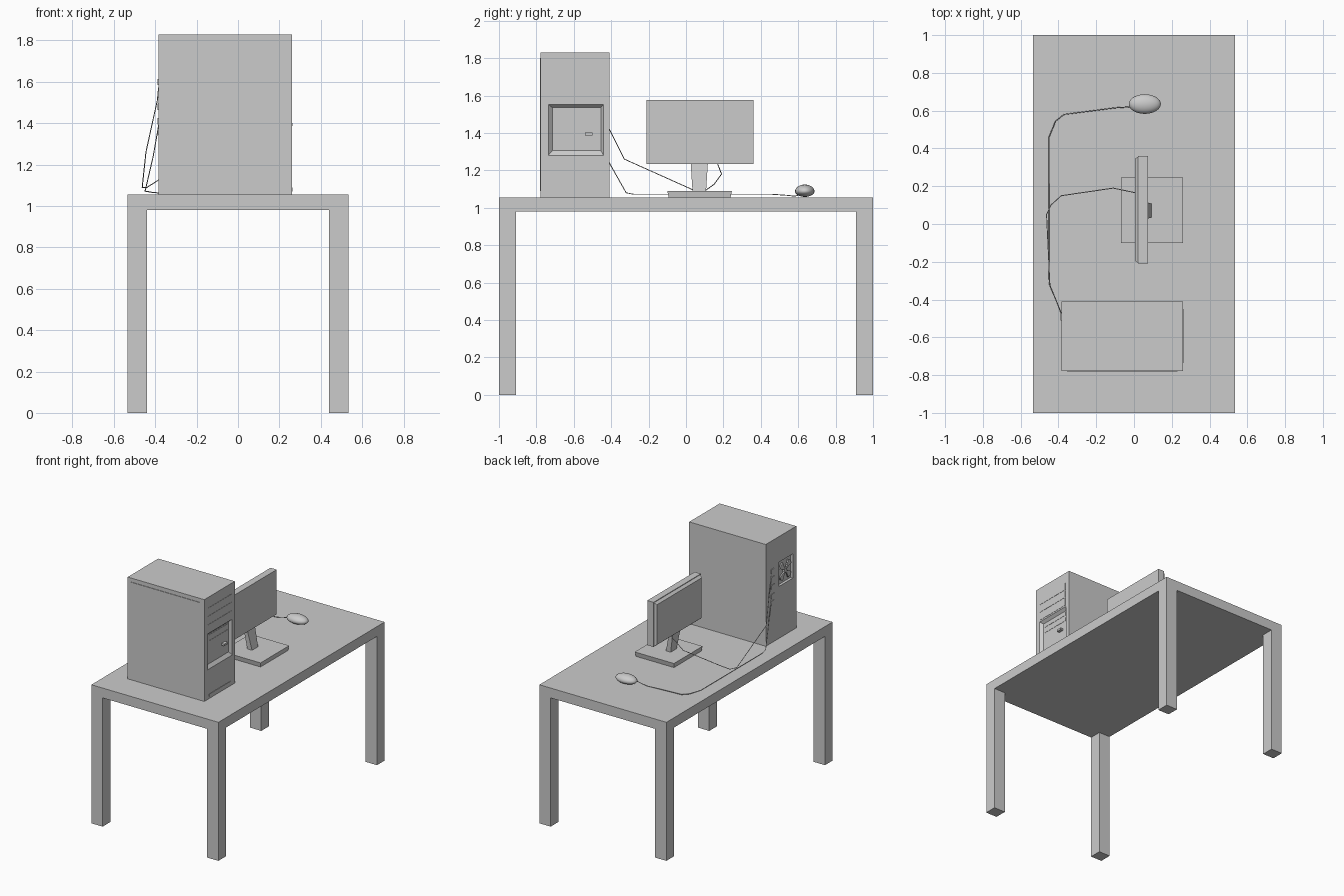
import bpy, bmesh, math
from mathutils import Vector

if "Cube" in bpy.data.objects:
    bpy.data.objects.remove(bpy.data.objects["Cube"])

grey = bpy.data.materials.new("neutral grey")
grey.diffuse_color = (0.6, 0.6, 0.6, 1)
grey.use_nodes = True
grey.node_tree.nodes["Principled BSDF"].inputs["Base Color"].default_value = grey.diffuse_color


def finish(name, bm):
    bmesh.ops.recalc_face_normals(bm, faces=bm.faces)
    me = bpy.data.meshes.new(name)
    bm.to_mesh(me)
    bm.free()
    me.materials.append(grey)
    ob = bpy.data.objects.new(name, me)
    bpy.context.collection.objects.link(ob)
    return ob


def loft(name, a, b):
    """Solid between two matching outlines."""
    bm = bmesh.new()
    va = [bm.verts.new(p) for p in a]
    vb = [bm.verts.new(p) for p in b]
    bm.faces.new(va)
    bm.faces.new(vb)
    n = len(va)
    for i in range(n):
        j = (i + 1) % n
        bm.faces.new((va[i], va[j], vb[j], vb[i]))
    return finish(name, bm)


def rect_z(x0, x1, y0, y1, z):
    return [(x0, y0, z), (x1, y0, z), (x1, y1, z), (x0, y1, z)]


def rect_x(x, y0, y1, z0, z1):
    return [(x, y0, z0), (x, y1, z0), (x, y1, z1), (x, y0, z1)]


def box(name, x0, x1, y0, y1, z0, z1):
    return loft(name, rect_z(x0, x1, y0, y1, z0), rect_z(x0, x1, y0, y1, z1))


def cut(target, cutter):
    m = target.modifiers.new("cut", 'BOOLEAN')
    m.operation = 'DIFFERENCE'
    m.solver = 'EXACT'
    m.object = cutter
    cutter.hide_render = True
    cutter.hide_viewport = True


def cable(name, pts):
    cu = bpy.data.curves.new(name, 'CURVE')
    cu.dimensions = '3D'
    cu.bevel_depth = 0.0025
    cu.bevel_resolution = 1
    cu.use_fill_caps = True
    sp = cu.splines.new('POLY')
    sp.points.add(len(pts) - 1)
    for p, co in zip(sp.points, pts):
        p.co = (*co, 1)
    cu.materials.append(grey)
    ob = bpy.data.objects.new(name, cu)
    bpy.context.collection.objects.link(ob)


# Desk
TOP = 1.055
box("desk_top", -0.535, 0.535, -1, 1, 0.98, TOP)
for sx in (-1, 1):
    for sy in (-1, 1):
        x = sorted((sx * 0.44, sx * 0.535))
        y = sorted((sy * 0.908, sy * 1.0))
        box("desk_leg", *x, *y, 0, 0.98)

# Computer tower with a sloped front recess and a square fan opening
BACK, FRONT = -0.385, 0.26
tower = box("tower_case", BACK, FRONT, -0.777, -0.41, TOP, 1.83)
cut(tower, loft("recess_cutter",
                rect_x(FRONT - 0.02, -0.715, -0.455, 1.305, 1.535),
                rect_x(FRONT + 0.002, -0.738, -0.44, 1.278, 1.555)))
cut(tower, box("fan_cutter", BACK - 0.01, BACK + 0.02, -0.735, -0.57, 1.45, 1.635))
box("tower_side_panel", -0.355, 0.23, -0.781, -0.776, 1.09, 1.80)

# Drive bays, power button and feet strip on the tower front
for z in (1.565, 1.63, 1.692):
    box("drive_bay", FRONT - 0.001, FRONT + 0.002, -0.735, -0.45, z, z + 0.057)
for z in (1.455, 1.50):
    box("drive_slot", FRONT - 0.021, FRONT - 0.018, -0.70, -0.47, z, z + 0.025)
box("power_button", FRONT - 0.021, FRONT + 0.003, -0.54, -0.50, 1.387, 1.402)
box("front_strip", FRONT - 0.001, FRONT + 0.003, -0.72, -0.46, 1.07, 1.09)

# Fan hub and blades
hub = Vector((0, -0.6525, 1.5425))
bm = bmesh.new()
for k in range(4):
    ring = []
    for r, a in ((0.012, -0.3), (0.075, -0.33), (0.08, 0.0), (0.075, 0.33), (0.012, 0.3)):
        t = k * math.pi / 2 + math.pi / 4 + a
        ring.append((r * math.cos(t) + hub.y, r * math.sin(t) + hub.z))
    lo = [bm.verts.new((BACK + 0.012, *p)) for p in ring]
    hi = [bm.verts.new((BACK + 0.002, *p)) for p in ring]
    bm.faces.new(lo)
    bm.faces.new(hi)
    for i in range(5):
        j = (i + 1) % 5
        bm.faces.new((lo[i], lo[j], hi[j], hi[i]))
finish("fan_blades", bm)
box("fan_hub", BACK, BACK + 0.02, hub.y - 0.015, hub.y + 0.015, hub.z - 0.015, hub.z + 0.015)

# Rear sockets
for z in (1.36, 1.41, 1.48, 1.54, 1.60):
    box("rear_socket", BACK - 0.005, BACK + 0.001, -0.51, -0.47, z - 0.015, z + 0.015)

# Monitor
box("monitor_screen", 0.022, 0.074, -0.21, 0.36, 1.235, 1.575)
loft("monitor_back", rect_x(0.024, -0.207, 0.357, 1.238, 1.572),
     rect_x(0.004, -0.195, 0.345, 1.25, 1.555))
loft("monitor_neck", rect_z(0.055, 0.095, 0.035, 0.107, 1.085),
     rect_z(0.03, 0.06, 0.025, 0.117, 1.24))
loft("monitor_base", rect_z(-0.065, 0.255, -0.093, 0.238, TOP),
     rect_z(-0.07, 0.26, -0.1, 0.245, 1.09))

# Mouse: egg-shaped body, flattened below
bm = bmesh.new()
bmesh.ops.create_uvsphere(bm, u_segments=24, v_segments=14, radius=1)
for v in bm.verts:
    z = v.co.z
    v.co = (0.057 + v.co.x * 0.085, 0.635 + v.co.y * 0.052,
            1.088 + z * (0.036 if z > 0 else 0.030))
mouse = finish("mouse_body", bm)
mouse.data.shade_smooth()

# Cables
cable("monitor_cable", [(-0.38, -0.49, 1.60), (-0.39, -0.46, 1.51), (-0.41, -0.41, 1.42),
                        (-0.445, -0.33, 1.26), (-0.463, 0.05, 1.09), (-0.44, 0.1, 1.09),
                        (-0.385, 0.15, 1.125), (-0.11, 0.19, 1.18), (0.01, 0.165, 1.245)])
cable("mouse_cable", [(-0.38, -0.49, 1.41), (-0.41, -0.41, 1.24), (-0.447, -0.32, 1.08),
                      (-0.45, -0.28, 1.072), (-0.45, 0.46, 1.072), (-0.415, 0.545, 1.066),
                      (-0.37, 0.58, 1.062), (-0.1, 0.615, 1.07), (-0.02, 0.62, 1.085)])
